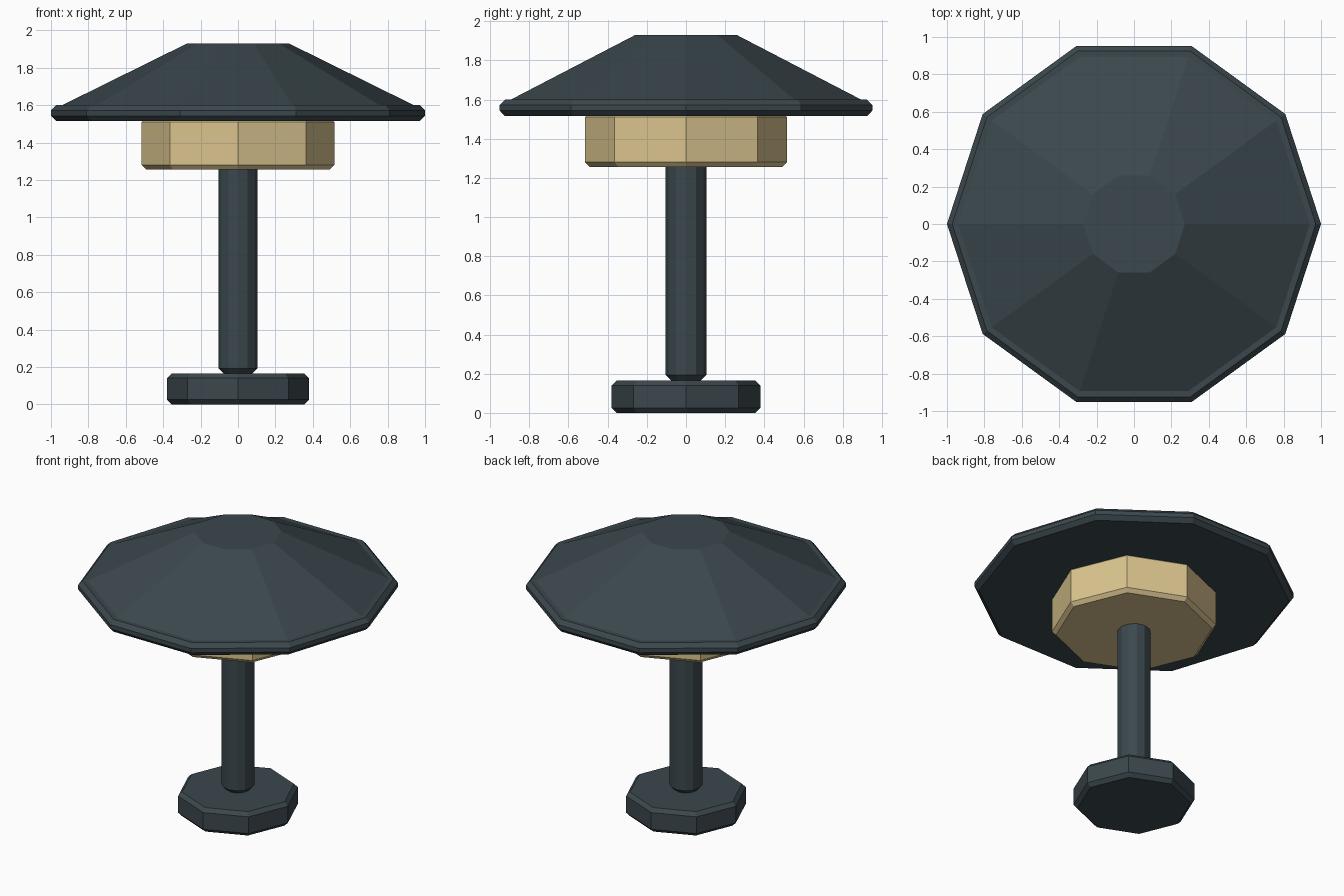
import bpy
import bmesh
from math import cos, sin, tau

cube = bpy.data.objects.get("Cube")
if cube:
    bpy.data.objects.remove(cube, do_unlink=True)


def make_material(name, rgb):
    mat = bpy.data.materials.new(name)
    mat.use_nodes = True
    mat.diffuse_color = (*rgb, 1)
    bsdf = next(n for n in mat.node_tree.nodes if n.type == "BSDF_PRINCIPLED")
    bsdf.inputs["Base Color"].default_value = (*rgb, 1)
    return mat


def turned(name, sides, profile, mat):
    """Closed faceted solid from (radius, height) rings, listed bottom to top."""
    bm = bmesh.new()
    rings = [[bm.verts.new((r * cos(tau * i / sides), r * sin(tau * i / sides), z))
              for i in range(sides)] for r, z in profile]
    bm.faces.new(rings[0][::-1])
    bm.faces.new(rings[-1])
    for low, high in zip(rings, rings[1:]):
        for i in range(sides):
            j = (i + 1) % sides
            bm.faces.new((low[i], low[j], high[j], high[i]))
    mesh = bpy.data.meshes.new(name)
    bm.to_mesh(mesh)
    bm.free()
    mesh.materials.append(mat)
    obj = bpy.data.objects.new(name, mesh)
    bpy.context.collection.objects.link(obj)
    return obj


def chamfered(radius, bottom, top, cut):
    """Profile of a cylinder with chamfered rims."""
    return [(radius - cut, bottom), (radius, bottom + cut),
            (radius, top - cut), (radius - cut, top)]


slate = make_material("dark slate metal", (0.044, 0.064, 0.074))
cream = make_material("warm cream glass", (0.71, 0.56, 0.275))

# Foot and stem
turned("base", 8, chamfered(0.38, 0, 0.165, 0.025), slate)
turned("post", 12, chamfered(0.104, 0.165, 1.31, 0.028), slate)

# Glowing lantern body under the shade
turned("lantern", 8, chamfered(0.515, 1.255, 1.535, 0.025), cream)

# Wide shade: rim plate with a sloping cap
turned("shade_rim", 10, chamfered(1.0, 1.515, 1.6, 0.028), slate)
turned("shade_cap", 10, [(0.95, 1.595), (0.272, 1.93)], slate)
